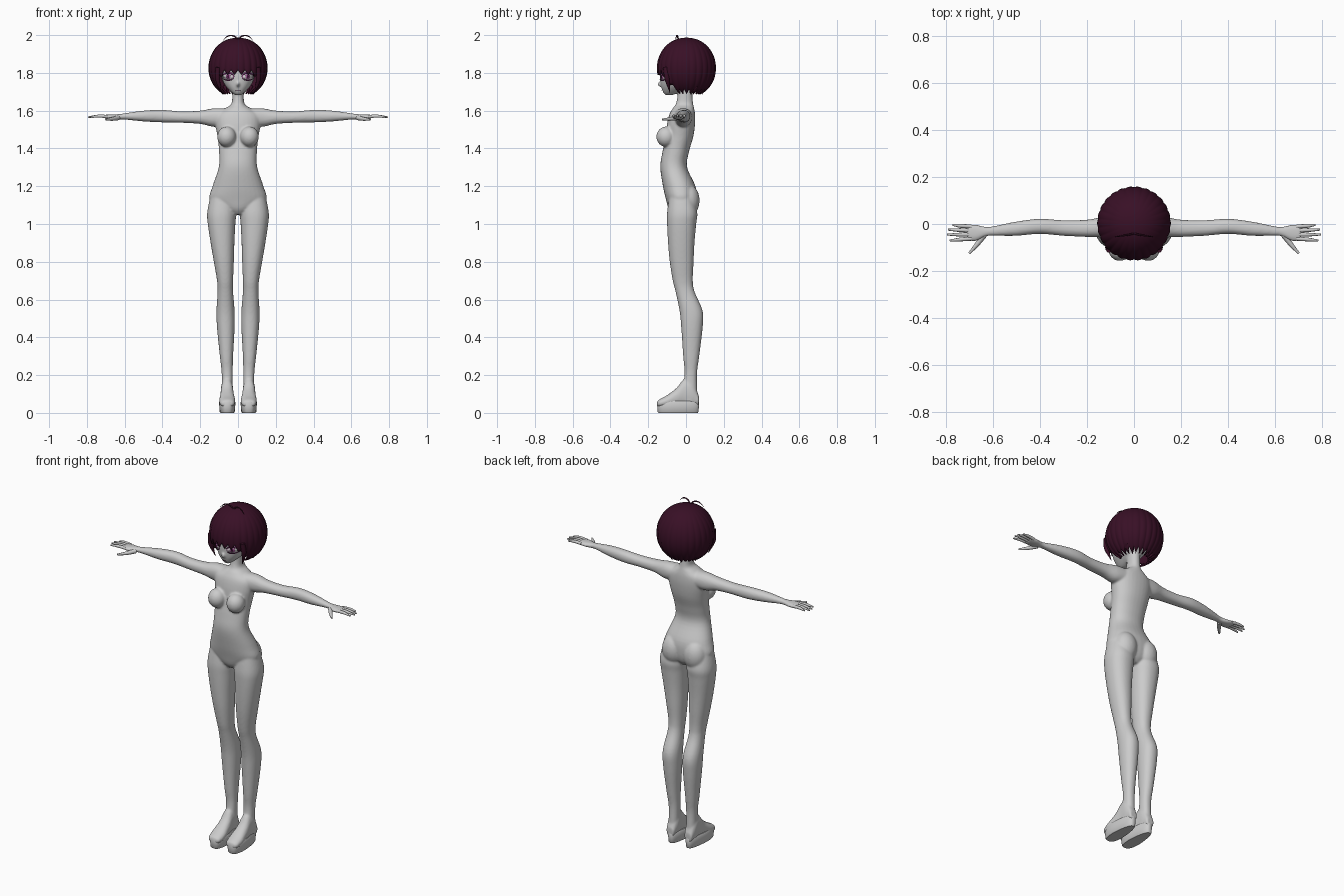
import bpy, bmesh, math
from mathutils import Vector

if "Cube" in bpy.data.objects:
    bpy.data.objects.remove(bpy.data.objects["Cube"])


def material(name, rgb):
    m = bpy.data.materials.new(name)
    m.use_nodes = True
    m.diffuse_color = (*rgb, 1)
    m.node_tree.nodes["Principled BSDF"].inputs["Base Color"].default_value = (*rgb, 1)
    return m


GREY = material("pale grey", (0.6, 0.6, 0.6))
HAIR = material("dark plum", (0.04, 0.005, 0.019))
PINK = material("violet pink", (0.36, 0.1, 0.3))
DARK = material("deep violet", (0.05, 0.008, 0.04))
WHITE = material("eye white", (0.7, 0.66, 0.68))


def finish(name, bm, mat, angle=None):
    bmesh.ops.recalc_face_normals(bm, faces=bm.faces)
    me = bpy.data.meshes.new(name)
    bm.to_mesh(me)
    bm.free()
    ob = bpy.data.objects.new(name, me)
    bpy.context.collection.objects.link(ob)
    me.materials.append(mat)
    if angle:
        bpy.ops.object.select_all(action='DESELECT')
        ob.select_set(True)
        bpy.context.view_layer.objects.active = ob
        bpy.ops.object.shade_smooth_by_angle(angle=math.radians(angle))
    return ob


def spline(rows, t):
    """Catmull-Rom blend of section rows, t in row units."""
    last = len(rows) - 1
    i = min(int(t), last - 1)
    f = t - i
    p = [rows[max(0, min(last, i + k))] for k in (-1, 0, 1, 2)]
    return [b + f / 2 * (c - a + f * (2 * a - 5 * b + 4 * c - d + f * (3 * (b - c) + d - a)))
            for a, b, c, d in zip(*p)]


def loft(bm, rows, axis, side=1, steps=5, sides=32, power=2.2):
    """Closed tube; each row is position, then two (low, high) ranges."""
    rings = []
    for k in range((len(rows) - 1) * steps + 1):
        pos, a0, a1, b0, b1 = spline(rows, k / steps)
        ring = []
        for j in range(sides):
            w = 2 * math.pi * j / sides
            c, s = math.cos(w), math.sin(w)
            a = (a0 + a1) / 2 + (a1 - a0) / 2 * math.copysign(abs(c) ** (2 / power), c)
            b = (b0 + b1) / 2 + (b1 - b0) / 2 * math.copysign(abs(s) ** (2 / power), s)
            x, y, z = {'z': (a, b, pos), 'x': (pos, a, b), 'y': (a, pos, b)}[axis]
            ring.append(bm.verts.new((x * side, y, z)))
        rings.append(ring)
    for r, q in zip(rings, rings[1:]):
        for j in range(sides):
            n = (j + 1) % sides
            bm.faces.new((r[j], r[n], q[n], q[j]))
    bm.faces.new(rings[0])
    bm.faces.new(rings[-1])


def blob(bm, centre, size):
    vs = bmesh.ops.create_uvsphere(bm, u_segments=24, v_segments=16, radius=1)["verts"]
    for v in vs:
        v.co = Vector(c + s * p for c, s, p in zip(centre, size, v.co))


def strand(name, points, radii, depth, mat):
    """Tapered round curve through the points."""
    cu = bpy.data.curves.new(name, 'CURVE')
    cu.dimensions = '3D'
    cu.bevel_depth = depth
    cu.bevel_resolution = 3
    cu.resolution_u = 6
    cu.use_fill_caps = True
    sp = cu.splines.new('BEZIER')
    sp.bezier_points.add(len(points) - 1)
    for bp, co, r in zip(sp.bezier_points, points, radii):
        bp.co, bp.radius = co, r
        bp.handle_left_type = bp.handle_right_type = 'AUTO'
    ob = bpy.data.objects.new(name, cu)
    bpy.context.collection.objects.link(ob)
    cu.materials.append(mat)


def symmetric(rows):
    return [(z, -w, w, f, b) for z, w, f, b in rows]


# Section tables: height, half width, front, back
TORSO = symmetric([
    (1.05, .03, -.07, .02), (1.08, .09, -.092, .045), (1.13, .15, -.106, .056),
    (1.2, .135, -.122, .05), (1.3, .102, -.136, .006), (1.38, .1, -.125, .015),
    (1.46, .108, -.108, .038), (1.53, .12, -.1, .048), (1.58, .115, -.088, .048),
    (1.612, .068, -.07, .043), (1.635, .036, -.054, .038), (1.68, .03, -.045, .034),
    (1.75, .03, -.045, .034)])
HEAD = symmetric([
    (1.682, .012, -.108, -.075), (1.695, .032, -.12, -.04), (1.725, .062, -.131, .02),
    (1.76, .082, -.136, .06), (1.8, .092, -.137, .08), (1.86, .095, -.13, .09),
    (1.92, .075, -.1, .07), (1.95, .04, -.05, .04)])
LEG = [
    (1.14, .02, .148, -.09, .04), (1.06, .01, .163, -.1, .06), (1.0, .014, .16, -.1, .054),
    (.9, .019, .145, -.095, .045), (.8, .022, .128, -.086, .04), (.7, .026, .111, -.07, .036),
    (.64, .026, .108, -.055, .046), (.54, .018, .114, -.034, .088), (.45, .018, .111, -.025, .088),
    (.3, .026, .096, -.015, .07), (.2, .028, .086, -.008, .058), (.06, .028, .088, -.03, .062)]
ARM = [
    (.06, -.07, .035, 1.52, 1.612), (.13, -.058, .03, 1.515, 1.612), (.2, -.055, .018, 1.53, 1.6),
    (.3, -.05, .016, 1.536, 1.596), (.4, -.042, .022, 1.538, 1.604), (.5, -.05, .01, 1.543, 1.6),
    (.6, -.05, -.01, 1.553, 1.586), (.63, -.053, -.012, 1.553, 1.582), (.67, -.072, -.003, 1.553, 1.58),
    (.71, -.07, -.003, 1.56, 1.578)]
FOOT = [
    (.068, .035, .082, .04, .09), (.03, .026, .09, .03, .18), (-.01, .025, .091, .03, .18),
    (-.05, .02, .095, .03, .132), (-.1, .014, .1, .03, .094), (-.14, .02, .094, .03, .072),
    (-.152, .035, .08, .035, .06)]

# Seamless body: overlapping volumes fused by a voxel remesh
bm = bmesh.new()
loft(bm, TORSO, 'z')
loft(bm, HEAD, 'z', power=2.4)
blob(bm, (0, -.137, 1.74), (.008, .014, .014))
for s in (1, -1):
    loft(bm, LEG, 'z', s)
    loft(bm, ARM, 'x', s)
    loft(bm, FOOT, 'y', s)
    blob(bm, (s * .06, -.106, 1.462), (.05, .051, .054))
    blob(bm, (s * .07, .012, 1.125), (.066, .06, .085))
body = finish("body", bm, GREY)
fuse = body.modifiers.new("Fuse", 'REMESH')
fuse.mode = 'VOXEL'
fuse.voxel_size = .0055
fuse.use_smooth_shade = True
relax = body.modifiers.new("Relax", 'SMOOTH')
relax.factor = .5
relax.iterations = 7

# Fingers, thumbs and shoe soles
for s, label in ((1, "left"), (-1, "right")):
    tips = [(.77, -.004), (.79, -.024), (.793, -.045), (.782, -.07)]
    for i, (x, y) in enumerate(tips):
        root = -.011 - .017 * i
        strand(f"{label}_finger_{i + 1}",
               [(s * .69, root, 1.569), (s * .74, (root + y) / 2, 1.571), (s * x, y, 1.566)],
               (1, .9, .45), .009, GREY)
    strand(f"{label}_thumb",
           [(s * .635, -.045, 1.562), (s * .665, -.085, 1.556), (s * .7, -.125, 1.553)],
           (1.3, 1, .5), .01, GREY)

    bm = bmesh.new()
    rings = []
    for z, grow in ((0, -.007), (.006, -.003), (.055, .001), (.064, -.004)):
        ring = []
        for k in range(40):
            w = 2 * math.pi * k / 40
            c, d = math.cos(w), math.sin(w)
            y = -.042 + (.111 + grow) * math.copysign(abs(d) ** .7, d)
            half = .043 + grow - .1 * max(0, y + .06)
            x = .057 + half * math.copysign(abs(c) ** .7, c)
            ring.append(bm.verts.new((s * x, y, z)))
        rings.append(ring)
    for r, q in zip(rings, rings[1:]):
        for k in range(40):
            n = (k + 1) % 40
            bm.faces.new((r[k], r[n], q[n], q[k]))
    bm.faces.new(rings[0])
    bm.faces.new(rings[-1])
    finish(f"{label}_sole", bm, GREY, 40)


# Bobbed hair: a domed shell with ridged locks and a jagged hem
def hem(angle):
    deg = abs(math.degrees(angle))
    if deg < 32:
        return 1.815
    if deg < 62:
        return 1.815 - .1 * (deg - 32) / 30
    return 1.712


LOCKS, COLS, ROWS = 26, 208, 22
bm = bmesh.new()
grid = []
for j in range(COLS):
    a = 2 * math.pi * j / COLS - math.pi
    u = (a / (2 * math.pi) * LOCKS) % 1
    tip = 1 - abs(2 * u - 1)
    low = hem(a) - .026 * tip
    end = math.acos((low - 1.828) / .158)
    col = []
    for i in range(1, ROWS + 1):
        p = end * i / ROWS
        r = math.sin(p) ** .92 * (.153 + .006 * math.sin(math.pi * u) * (i / ROWS))
        col.append(bm.verts.new((r * math.sin(a), .003 - r * math.cos(a), 1.828 + .158 * math.cos(p))))
    grid.append(col)
crown = bm.verts.new((0, .003, 1.987))
for j in range(COLS):
    l, r = grid[j], grid[(j + 1) % COLS]
    bm.faces.new((crown, l[0], r[0]))
    for i in range(ROWS - 1):
        bm.faces.new((l[i], l[i + 1], r[i + 1], r[i]))
hair = finish("hair", bm, HAIR, 50)
shell = hair.modifiers.new("Thickness", 'SOLIDIFY')
shell.thickness = .01

# Loose strands: crown loops, side locks, nape wisps
for s, label in ((1, "left"), (-1, "right")):
    strand(f"{label}_crown_loop",
           [(0, -.04, 1.975), (s * .02, -.045, 1.994), (s * .05, -.05, 1.996), (s * .08, -.055, 1.972)],
           (1, 1, .8, .2), .004, HAIR)
    strand(f"{label}_side_lock",
           [(s * .105, -.108, 1.83), (s * .108, -.1, 1.77), (s * .088, -.085, 1.695)],
           (1, 1, .1), .014, HAIR)
    for i in range(3):
        x = s * (.03 + .025 * i)
        strand(f"{label}_nape_wisp_{i + 1}",
               [(x * 1.3, .1 - .02 * i, 1.73), (x, .085 - .03 * i, 1.685)], (1, .1), .009, HAIR)


# Painted face: thin plates that follow the head's curve
def face_y(x, z):
    t = min((k / 20 for k in range(120)), key=lambda k: abs(spline(HEAD, k)[0] - z))
    _, _, w, f, b = spline(HEAD, t)
    return (f + b) / 2 + (f - b) / 2 * max(0, 1 - abs(x / w) ** 2.4) ** (1 / 2.4)


def plate(name, cx, cz, w, h, lift, mat, bend=0):
    bm = bmesh.new()
    rim = []
    for k in range(28):
        c, d = math.cos(math.tau * k / 28), math.sin(math.tau * k / 28)
        x, z = cx + w * c, cz + h * d - bend * c * c
        rim.append(bm.verts.new((x, face_y(x, z) - lift, z)))
    hub = bm.verts.new((cx, face_y(cx, cz) - lift, cz))
    for k in range(28):
        bm.faces.new((hub, rim[k], rim[(k + 1) % 28]))
    finish(name, bm, mat, 60).modifiers.new("Thickness", 'SOLIDIFY').thickness = .001


for s, label in ((1, "left"), (-1, "right")):
    x = s * .052
    plate(f"{label}_eyelid", x, 1.782, .032, .024, .002, PINK)
    plate(f"{label}_eye_white", x, 1.78, .026, .016, .0035, WHITE)
    plate(f"{label}_iris", x, 1.781, .012, .014, .005, PINK)
    plate(f"{label}_pupil", x, 1.782, .005, .008, .0065, DARK)
    plate(f"{label}_upper_lash", x, 1.799, .03, .004, .006, DARK, .012)
    plate(f"{label}_lower_lash", x, 1.76, .026, .003, .005, DARK, -.008)
plate("mouth", 0, 1.706, .013, .0018, .003, DARK)
